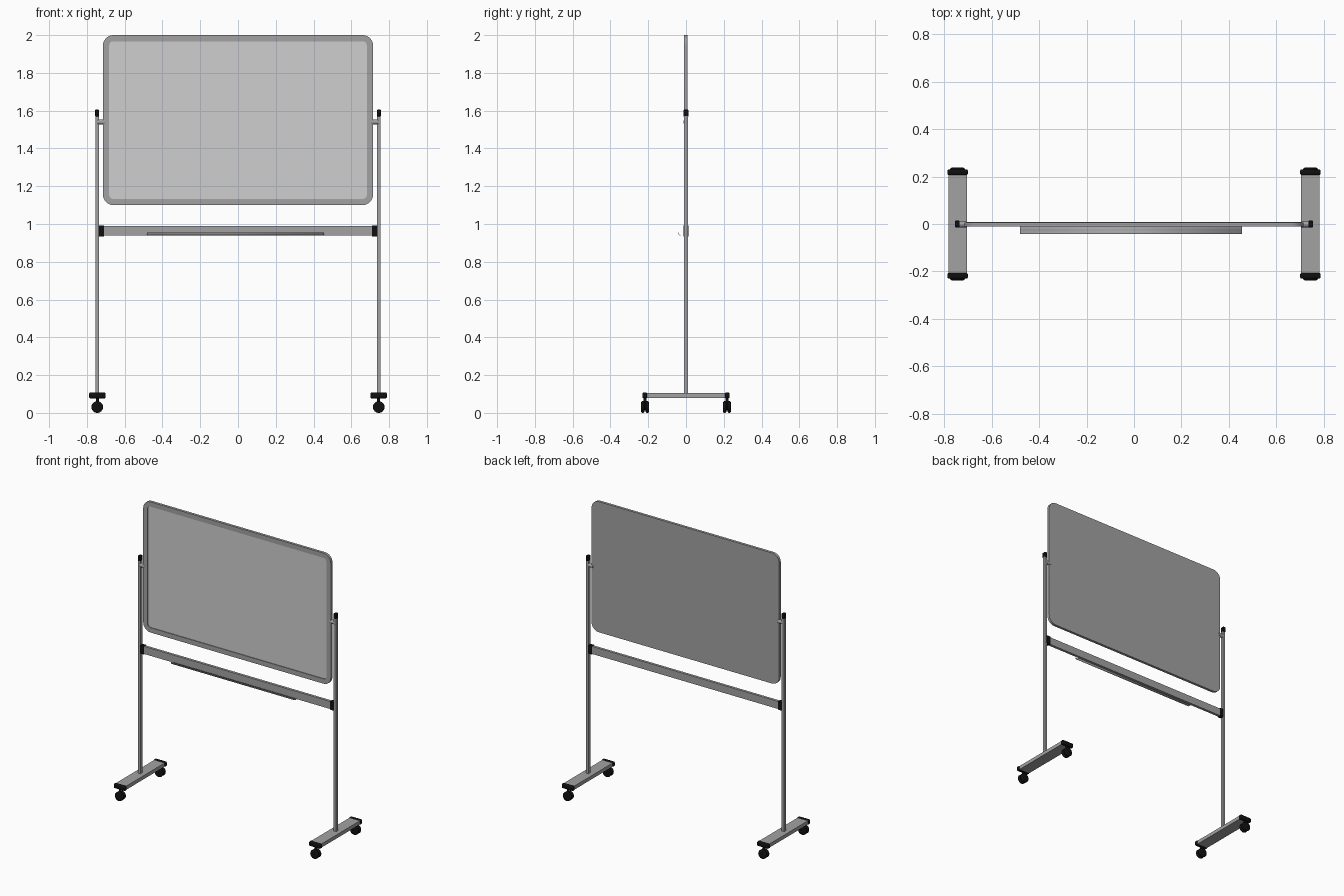
import bpy, bmesh, math
from mathutils import Matrix

cube = bpy.data.objects.get("Cube")
if cube:
    bpy.data.objects.remove(cube, do_unlink=True)


def material(name, v):
    m = bpy.data.materials.new(name)
    m.use_nodes = True
    m.diffuse_color = (v, v, v, 1)
    m.node_tree.nodes["Principled BSDF"].inputs["Base Color"].default_value = (v, v, v, 1)
    return m


GREY = material("grey metal", 0.36)
WHITE = material("light board", 0.62)
BLACK = material("black plastic", 0.005)


def finish(name, bm, *mats, smooth=False):
    bmesh.ops.recalc_face_normals(bm, faces=bm.faces)
    mesh = bpy.data.meshes.new(name)
    bm.to_mesh(mesh)
    bm.free()
    for m in mats:
        mesh.materials.append(m)
    ob = bpy.data.objects.new(name, mesh)
    bpy.context.collection.objects.link(ob)
    if smooth:
        bpy.ops.object.select_all(action="DESELECT")
        ob.select_set(True)
        bpy.context.view_layer.objects.active = ob
        bpy.ops.object.shade_smooth_by_angle(angle=math.radians(35))
    return ob


def box(name, x, y, z, mat, bevel=0):
    """Box from (low, high) ranges on each axis."""
    bm = bmesh.new()
    bmesh.ops.create_cube(bm, size=1)
    for v in bm.verts:
        v.co = [sum(r) / 2 + c * (r[1] - r[0]) for r, c in zip((x, y, z), v.co)]
    if bevel:
        bmesh.ops.bevel(bm, geom=bm.edges[:], offset=bevel, segments=3, profile=0.5, affect="EDGES")
    return finish(name, bm, mat, smooth=bevel > 0)


def cylinder(name, centre, axis, radius, depth, mat, bevel=0):
    bm = bmesh.new()
    bmesh.ops.create_cone(bm, cap_ends=True, segments=24, radius1=radius, radius2=radius, depth=depth)
    if bevel:
        rims = [e for e in bm.edges if abs(e.verts[0].co.z - e.verts[1].co.z) < 1e-5]
        bmesh.ops.bevel(bm, geom=rims, offset=bevel, segments=3, profile=0.5, affect="EDGES")
    turn = {"x": Matrix.Rotation(math.pi / 2, 4, "Y"), "y": Matrix.Rotation(math.pi / 2, 4, "X"),
            "z": Matrix.Identity(4)}[axis]
    bmesh.ops.transform(bm, matrix=Matrix.Translation(centre) @ turn, verts=bm.verts)
    return finish(name, bm, mat, smooth=True)


def rounded_loop(bm, hw, hh, r, y, zc, n=7):
    """Loop of vertices around a rounded rectangle in the xz plane."""
    verts = []
    for k, (sx, sz) in enumerate(((1, 1), (-1, 1), (-1, -1), (1, -1))):
        for i in range(n + 1):
            a = (k + i / n) * math.pi / 2
            verts.append(bm.verts.new((sx * (hw - r) + r * math.cos(a), y,
                                       zc + sz * (hh - r) + r * math.sin(a))))
    return verts


# Board: rounded frame with a slightly recessed writing surface
bm = bmesh.new()
back = rounded_loop(bm, 0.715, 0.45, 0.055, 0.007, 1.55)
front = rounded_loop(bm, 0.715, 0.45, 0.055, -0.011, 1.55)
lip = rounded_loop(bm, 0.682, 0.417, 0.022, -0.011, 1.55)
panel = rounded_loop(bm, 0.682, 0.417, 0.022, -0.006, 1.55)
for a, b in ((back, front), (front, lip), (lip, panel)):
    for i in range(len(a)):
        j = (i + 1) % len(a)
        bm.faces.new((a[i], a[j], b[j], b[i]))
bm.faces.new(back)
bm.faces.new(panel).material_index = 1
finish("board", bm, GREY, WHITE, smooth=True)

# Crossbar below the board
box("crossbar", (-0.72, 0.72), (-0.009, 0.009), (0.938, 0.99), GREY)

# Pen tray: thin curved strip swept along x
bm = bmesh.new()
path = [(-0.009, 0.939), (-0.026, 0.939)]
path += [(-0.026 - 0.016 * math.sin(t), 0.956 - 0.017 * math.cos(t))
         for t in (math.pi / 2 * i / 6 for i in range(1, 7))]
rows = [[bm.verts.new((x, y, z)) for y, z in path] for x in (-0.482, 0.455)]
for i in range(len(path) - 1):
    bm.faces.new((rows[0][i], rows[0][i + 1], rows[1][i + 1], rows[1][i]))
tray = finish("pen_tray", bm, GREY, smooth=True)
solid = tray.modifiers.new("thickness", "SOLIDIFY")
solid.thickness = 0.002
solid.offset = 0

# Stand: both sides alike
for side, s in (("left", 1), ("right", -1)):
    def span(lo, hi):
        return tuple(sorted((s * lo, s * hi)))

    px = 0.746
    box(side + "_post", span(px - 0.009, px + 0.009), (-0.01, 0.01), (0.1, 1.575), GREY)
    box(side + "_post_cap", span(px - 0.01, px + 0.01), (-0.014, 0.014), (1.57, 1.605), BLACK, 0.003)
    cylinder(side + "_pivot", (s * 0.724, -0.001, 1.54), "x", 0.013, 0.04, GREY)
    box(side + "_crossbar_end", span(0.71, 0.739), (-0.012, 0.012), (0.935, 0.993), BLACK)
    box(side + "_foot", span(0.705, 0.784), (-0.215, 0.215), (0.08, 0.105), GREY)

    for end, e in (("back", 1), ("front", -1)):
        tag = side + "_" + end
        box(tag + "_foot_cap", span(0.701, 0.788), tuple(sorted((e * 0.207, e * 0.23))),
            (0.077, 0.108), BLACK, 0.006)
        # Twin-wheel caster
        cy = e * 0.217
        cylinder(tag + "_caster_stem", (s * 0.745, cy, 0.065), "z", 0.008, 0.04, BLACK)
        cylinder(tag + "_caster_hub", (s * 0.745, cy, 0.033), "y", 0.02, 0.02, BLACK)
        for w, o in (("inner", -0.012), ("outer", 0.012)):
            cylinder(tag + "_" + w + "_wheel", (s * 0.745, cy + e * o, 0.031), "y",
                     0.031, 0.017, BLACK, 0.006)
